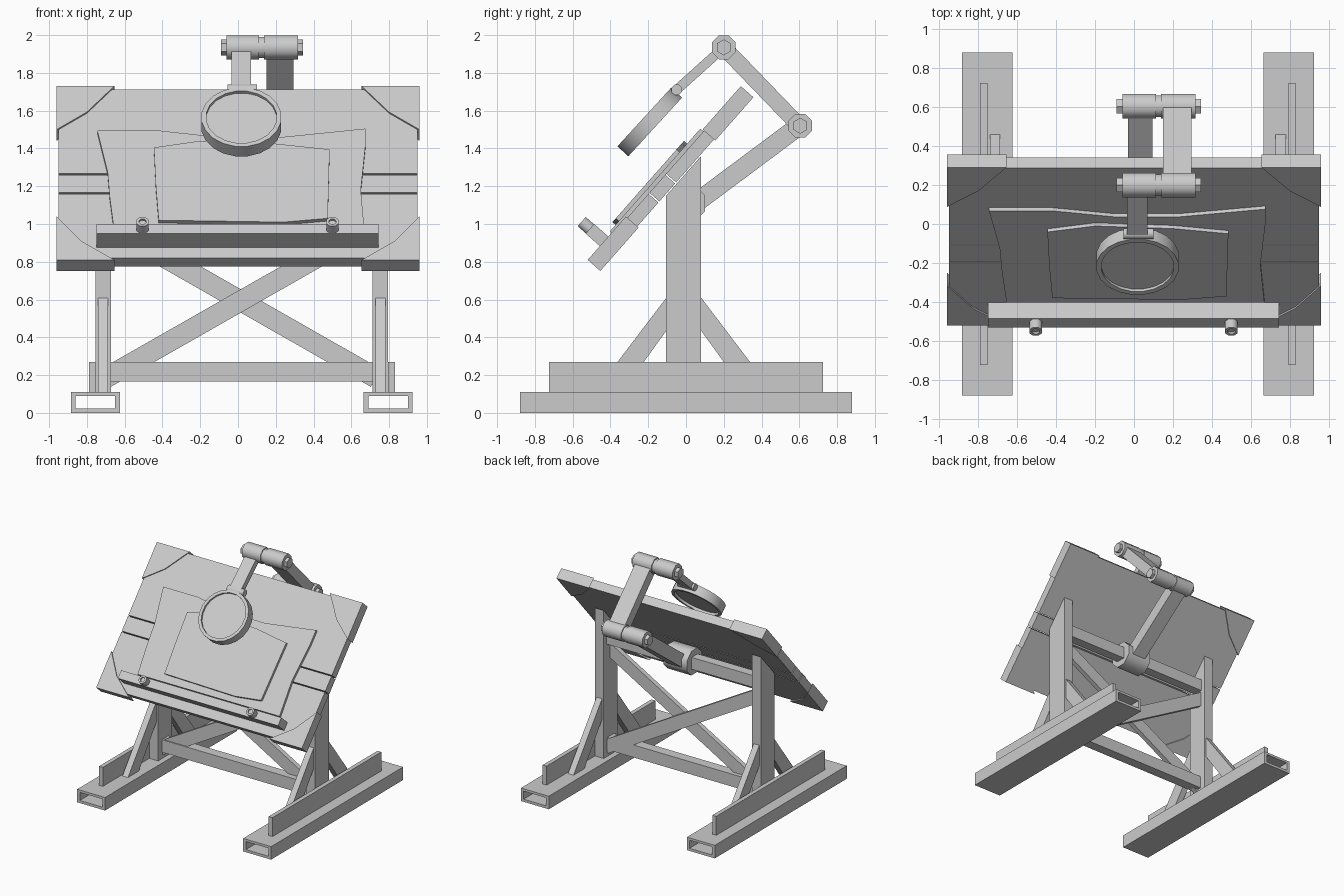
import bpy, bmesh
from math import sin, cos, pi, radians
from mathutils import Matrix, Vector

cube = bpy.data.objects.get("Cube")
if cube:
    bpy.data.objects.remove(cube, do_unlink=True)

grey = bpy.data.materials.new("plain_grey")
grey.use_nodes = True
COLOUR = (0.6, 0.6, 0.6, 1)
grey.diffuse_color = COLOUR
grey.node_tree.nodes["Principled BSDF"].inputs["Base Color"].default_value = COLOUR

# Working planes: profile x, profile y and extrusion direction
TILT = radians(48.6)
BOARD = Matrix.Translation((0, -0.115, 1.27)) @ Matrix.Rotation(TILT, 4, 'X')
SIDE = Matrix(((0, 0, 1, 0), (1, 0, 0, 0), (0, 1, 0, 0), (0, 0, 0, 1)))
FRONT = Matrix(((1, 0, 0, 0), (0, 0, -1, 0), (0, 1, 0, 0), (0, 0, 0, 1)))


def finish(name, bm, smooth):
    bmesh.ops.recalc_face_normals(bm, faces=bm.faces)
    mesh = bpy.data.meshes.new(name)
    bm.to_mesh(mesh)
    bm.free()
    mesh.materials.append(grey)
    ob = bpy.data.objects.new(name, mesh)
    bpy.context.collection.objects.link(ob)
    if smooth:
        bpy.ops.object.select_all(action='DESELECT')
        ob.select_set(True)
        bpy.context.view_layer.objects.active = ob
        bpy.ops.object.shade_smooth_by_angle(angle=radians(50))
    return ob


def prism(name, pts, lo, hi, frame, hole=None, smooth=False):
    """Extrude an outline from lo to hi, with an optional matching hole."""
    bm = bmesh.new()
    n = len(pts)

    def loop(outline, d):
        return [bm.verts.new(frame @ Vector((p[0], p[1], d))) for p in outline]

    def bridge(a, b):
        for i in range(n):
            j = (i + 1) % n
            bm.faces.new((a[i], a[j], b[j], b[i]))

    a, b = loop(pts, lo), loop(pts, hi)
    bridge(a, b)
    if hole:
        c, d = loop(hole, lo), loop(hole, hi)
        bridge(c, d)
        bridge(a, c)
        bridge(b, d)
    else:
        bm.faces.new(a)
        bm.faces.new(b)
    return finish(name, bm, smooth)


def rect(x0, x1, y0, y1):
    return [(x0, y0), (x1, y0), (x1, y1), (x0, y1)]


def ngon(cx, cy, r, n):
    return [(cx + r * cos(2 * pi * (i + .5) / n), cy + r * sin(2 * pi * (i + .5) / n))
            for i in range(n)]


def bar(name, p, q, width, lo, hi, frame):
    p, q = Vector(p), Vector(q)
    d = (q - p).normalized() * width / 2
    s = Vector((-d.y, d.x))
    return prism(name, [p + s, p - s, q - s, q + s], lo, hi, frame)


# Stand: feet, rails, posts and struts on both sides
MID = 0.02
for side, sx in (("left", 1), ("right", -1)):
    def span(a, b):
        return sorted((MID + sx * a, MID + sx * b))

    x0, x1 = span(0.645, 0.905)
    prism(side + "_foot", rect(x0, x1, 0, 0.11), -0.88, 0.88, FRONT,
          hole=rect(x0 + 0.025, x1 - 0.025, 0.022, 0.09))
    prism(side + "_foot_plate", rect(-0.725, 0.725, 0.11, 0.27), *span(0.774, 0.81), SIDE)
    prism(side + "_post", [(-0.105, 0.11), (0.08, 0.11), (0.08, 1.36), (-0.105, 1.15)],
          *span(0.692, 0.774), SIDE)
    for end, sy in (("back", 1), ("front", -1)):
        strut = [(0.09, 0.61), (0.09, 0.435), (0.325, 0.11), (0.47, 0.11)]
        prism(side + "_" + end + "_strut", [(-0.012 + sy * (y + 0.002), z) for y, z in strut],
              *span(0.708, 0.76), SIDE)
prism("lower_rail", rect(-0.68, 0.72, 0.165, 0.27), -0.03, 0.055, FRONT)
prism("upper_rail", rect(-0.68, 0.72, 1.06, 1.16), -0.04, 0.04, FRONT)
bar("cross_brace_front", (-0.7, 0.185), (0.73, 1.0), 0.108, 0.005, 0.045, FRONT)
bar("cross_brace_back", (0.73, 0.185), (-0.7, 1.0), 0.108, -0.035, 0.005, FRONT)

# Tilted board in three planks
for name, v0, v1 in (("board_top", 0.004, 0.598), ("board_middle", -0.13, -0.004),
                     ("board_bottom", -0.59, -0.138)):
    prism(name, rect(-0.95, 0.95, v0, v1), -0.08, -0.01, BOARD)

# Corner caps wrapped around the board
for sx in (1, -1):
    for sv in (1, -1):
        cap = [(0.96, 0.613), (0.96, 0.307), (0.8, 0.43), (0.655, 0.613)]
        if sv < 0:
            cap[2] = (0.83, 0.48)
        prism(("upper" if sv > 0 else "lower") + ("_left" if sx > 0 else "_right") + "_cap",
              [(sx * x, sv * v) for x, v in cap], -0.089, 0.0, BOARD)


# Paper sheets, outlined by x and height
def sheet(name, outline, lo, hi):
    pts = [(x, (z - 1.27 - cos(TILT) * hi) / sin(TILT)) for x, z in outline]
    prism(name, pts, lo, hi, BOARD)


sheet("large_sheet", [(-0.745, 1.495), (-0.42, 1.495), (-0.1, 1.46), (0.23, 1.46), (0.675, 1.505),
                      (0.675, 1.42), (0.65, 1.18), (0.67, 0.96), (-0.655, 0.96),
                      (-0.68, 1.15), (-0.69, 1.275)], -0.012, 0.012)
sheet("small_sheet", [(-0.445, 1.405), (-0.2, 1.44), (0.2, 1.425), (0.485, 1.395), (0.475, 1.03),
                      (0.24, 1.01), (-0.42, 1.02), (-0.435, 1.2)], 0.01, 0.034)

# Pencil ledge and its two knobs
prism("ledge", rect(-0.75, 0.745, -0.516, -0.448), -0.012, 0.1, BOARD)
for side, x in (("left", 0.5), ("right", -0.505)):
    prism(side + "_knob", ngon(x, -0.482, 0.035, 8), 0.1, 0.158, BOARD,
          hole=ngon(x, -0.482, 0.02, 8), smooth=True)
    prism(side + "_knob_core", ngon(x, -0.482, 0.021, 8), 0.1, 0.145, BOARD)

# Jointed arm
prism("rail_clamp", ngon(0, 1.11, 0.11, 8), -0.08, 0.14, SIDE, smooth=True)
bar("lower_arm", (0.03, 1.095), (0.6, 1.52), 0.1, -0.03, 0.095, SIDE)
bar("middle_arm", (0.6, 1.52), (0.2, 1.935), 0.085, 0.15, 0.295, SIDE)
bar("upper_arm", (0.2, 1.935), (-0.05, 1.71), 0.05, -0.035, 0.07, SIDE)
for joint, y, z in (("elbow", 0.605, 1.52), ("top", 0.2, 1.935)):
    for part, r, n, lo, hi in (("sleeve_right", 0.068, 8, -0.06, 0.112),
                               ("sleeve_left", 0.068, 8, 0.138, 0.317),
                               ("spacer", 0.06, 8, 0.11, 0.14),
                               ("bolt", 0.042, 6, -0.09, 0.344)):
        prism(joint + "_" + part, ngon(y, z, r, n), lo, hi, SIDE, smooth=n > 6)
prism("lens_hinge", ngon(-0.05, 1.71, 0.03, 8), -0.055, 0.1, SIDE, smooth=True)

# Magnifier ring and lens
LENS = Matrix.Translation((0.018, -0.192, 1.54)) @ Matrix.Rotation(radians(47.5), 4, 'X')
prism("magnifier_ring", ngon(0, 0, 0.213, 20), -0.039, 0.039, LENS,
      hole=ngon(0, 0, 0.188, 20), smooth=True)
prism("magnifier_lens", ngon(0, 0, 0.19, 20), -0.018, 0.022, LENS)
